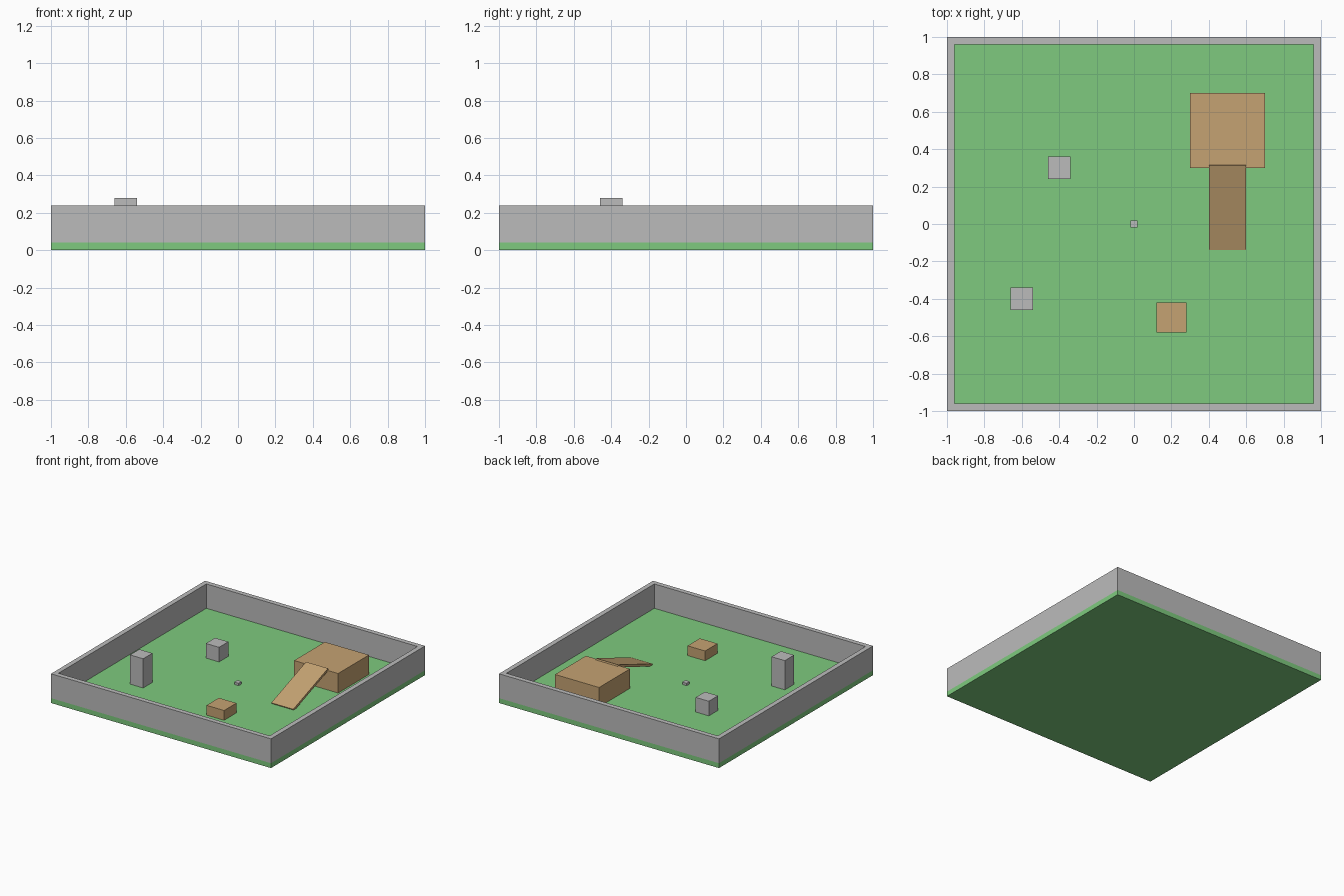
import bpy
import math

cube = bpy.data.objects.get("Cube")
if cube:
    bpy.data.objects.remove(cube, do_unlink=True)


def make_material(name, rgb):
    mat = bpy.data.materials.new(name)
    mat.use_nodes = True
    color = (*rgb, 1.0)
    mat.diffuse_color = color
    mat.node_tree.nodes["Principled BSDF"].inputs["Base Color"].default_value = color
    return mat


grass = make_material("grass green", (0.21, 0.59, 0.21))
stone = make_material("stone grey", (0.5, 0.5, 0.5))
wood = make_material("wood brown", (0.56, 0.365, 0.17))


def box(name, size, center, mat, tilt=0.0):
    """Flat-shaded box; the tilt about x is in degrees."""
    bpy.ops.mesh.primitive_cube_add(size=1, location=center)
    obj = bpy.context.object
    obj.name = name
    obj.scale = size
    obj.rotation_euler.x = math.radians(tilt)
    obj.data.materials.append(mat)
    return obj


FLOOR = 0.04
WALL = 0.04
WALL_HEIGHT = 0.2


def block(name, x, y, width, height, mat):
    """Square block standing on the floor."""
    return box(name, (width, width, height), (x, y, FLOOR + height / 2), mat)


# Ground slab
box("ground", (2, 2, FLOOR), (0, 0, FLOOR / 2), grass)

# Surrounding walls, side walls fitted between the front and back walls
offset = 1 - WALL / 2
wall_z = FLOOR + WALL_HEIGHT / 2
for sign, end, side in ((-1, "front", "right"), (1, "back", "left")):
    box(end + "_wall", (2, WALL, WALL_HEIGHT), (0, sign * offset, wall_z), stone)
    box(side + "_wall", (WALL, 2 - 2 * WALL, WALL_HEIGHT), (sign * offset, 0, wall_z), stone)

# Stone pillars
block("tall_pillar", -0.6, -0.4, 0.12, 0.24, stone)
block("short_pillar", -0.4, 0.3, 0.12, 0.12, stone)

# Small marker in the middle
block("center_marker", 0, 0, 0.04, 0.02, stone)

# Wooden platform, crate and ramp
block("platform", 0.5, 0.5, 0.4, 0.16, wood)
block("crate", 0.2, -0.5, 0.16, 0.08, wood)
box("ramp", (0.2, 0.48, 0.02), (0.5, 0.09, 0.12), wood, tilt=20)
